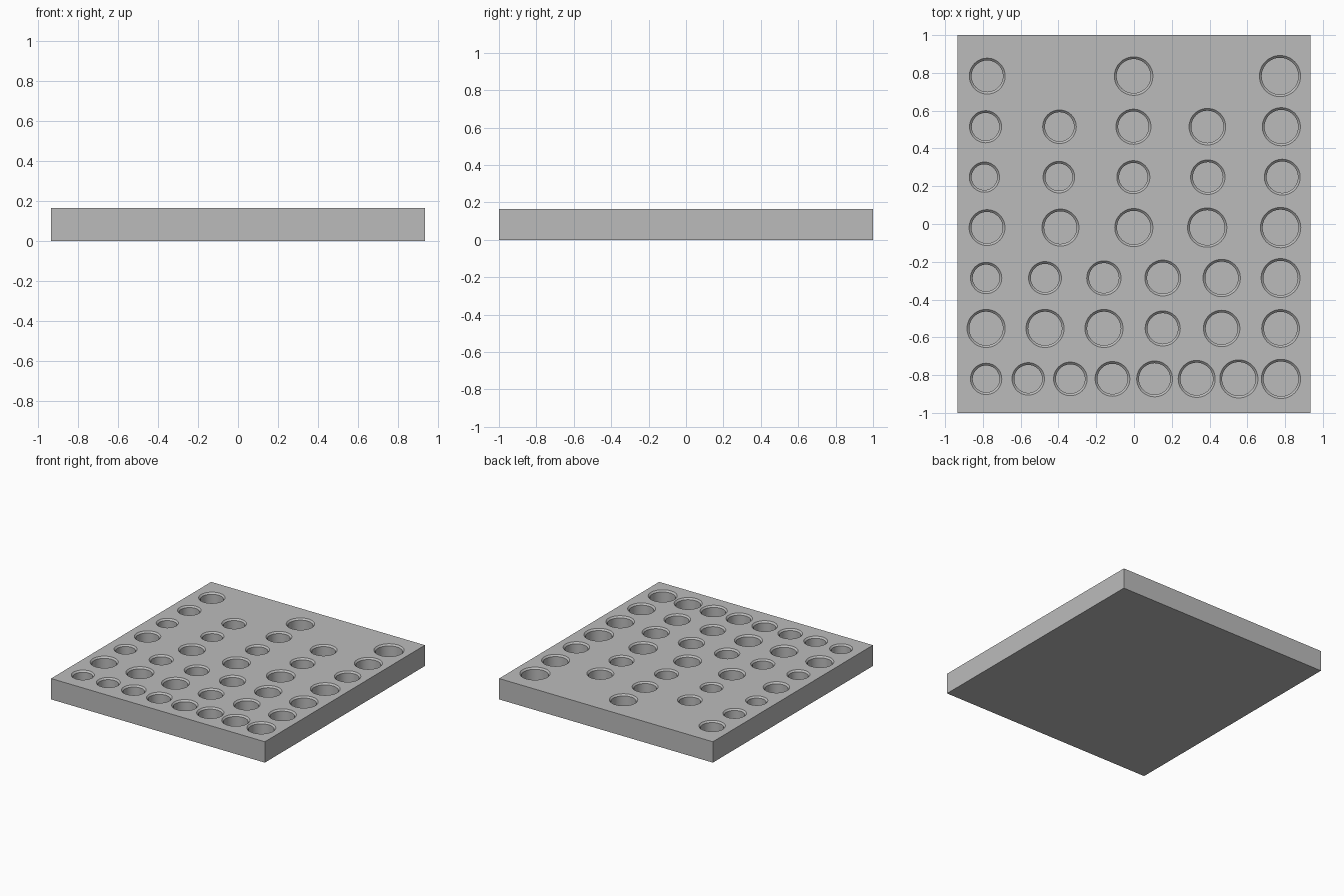
import bpy
import bmesh
from math import radians
from mathutils import Matrix

cube = bpy.data.objects.get("Cube")
if cube:
    bpy.data.objects.remove(cube, do_unlink=True)

WIDTH, LENGTH, HEIGHT = 1.87, 2.0, 0.165
FLOOR = 0.06      # height of the socket floors
CHAMFER = 0.012   # bevel around each socket rim
SIDES = 48

# Socket rows: y, number of sockets, first and last x, first and last rim radius
ROWS = [
    (0.783, 3, -0.777, 0.773, 0.095, 0.109),
    (0.515, 5, -0.786, 0.780, 0.085, 0.101),
    (0.248, 5, -0.792, 0.785, 0.080, 0.095),
    (-0.019, 5, -0.778, 0.776, 0.095, 0.107),
    (-0.286, 6, -0.783, 0.776, 0.083, 0.103),
    (-0.553, 3, -0.783, -0.159, 0.101, 0.101),
    (-0.553, 3, 0.152, 0.776, 0.093, 0.100),
    (-0.820, 8, -0.783, 0.778, 0.083, 0.104),
]


def new_object(name, bm):
    mesh = bpy.data.meshes.new(name)
    bm.to_mesh(mesh)
    bm.free()
    obj = bpy.data.objects.new(name, mesh)
    bpy.context.collection.objects.link(obj)
    return obj


def add_socket(bm, x, y, radius):
    """Closed turned solid: straight bore with a flared mouth."""
    bore = radius - CHAMFER
    over = 0.02
    profile = [(bore, FLOOR), (bore, HEIGHT - CHAMFER),
               (radius, HEIGHT), (radius, HEIGHT + over)]
    rings = []
    for r, z in profile:
        ring = bmesh.ops.create_circle(bm, segments=SIDES, radius=r,
                                       matrix=Matrix.Translation((x, y, z)))
        rings.append(ring["verts"])
    for low, high in zip(rings, rings[1:]):
        for i in range(SIDES):
            j = (i + 1) % SIDES
            bm.faces.new((low[i], low[j], high[j], high[i]))
    bm.faces.new(rings[0])
    bm.faces.new(rings[-1])


# Plain grey plastic
grey = bpy.data.materials.new("grey_plastic")
grey.use_nodes = True
colour = (0.5, 0.5, 0.5, 1.0)
grey.diffuse_color = colour
grey.node_tree.nodes["Principled BSDF"].inputs["Base Color"].default_value = colour

# Solid tray block
bm = bmesh.new()
bmesh.ops.create_cube(bm, size=1.0, matrix=Matrix.Translation((0, 0, HEIGHT / 2))
                      @ Matrix.Diagonal((WIDTH, LENGTH, HEIGHT, 1)))
tray = new_object("socket_tray", bm)
tray.data.materials.append(grey)

# Cutter made of every socket, growing in size along each row
bm = bmesh.new()
for y, count, x0, x1, r0, r1 in ROWS:
    for i in range(count):
        t = i / (count - 1)
        add_socket(bm, x0 + (x1 - x0) * t, y, r0 + (r1 - r0) * t)
bmesh.ops.recalc_face_normals(bm, faces=bm.faces[:])
cutter = new_object("socket_cutter", bm)
cutter.data.materials.append(grey)
cutter.hide_render = True

# Sink the sockets into the tray
cut = tray.modifiers.new("sockets", 'BOOLEAN')
cut.operation = 'DIFFERENCE'
cut.solver = 'EXACT'
cut.object = cutter
bpy.ops.object.select_all(action='DESELECT')
tray.select_set(True)
bpy.context.view_layer.objects.active = tray
bpy.ops.object.modifier_apply(modifier=cut.name)
bpy.data.objects.remove(cutter, do_unlink=True)

# Round bores, crisp rims and block edges
bpy.ops.object.shade_smooth_by_angle(angle=radians(30))
